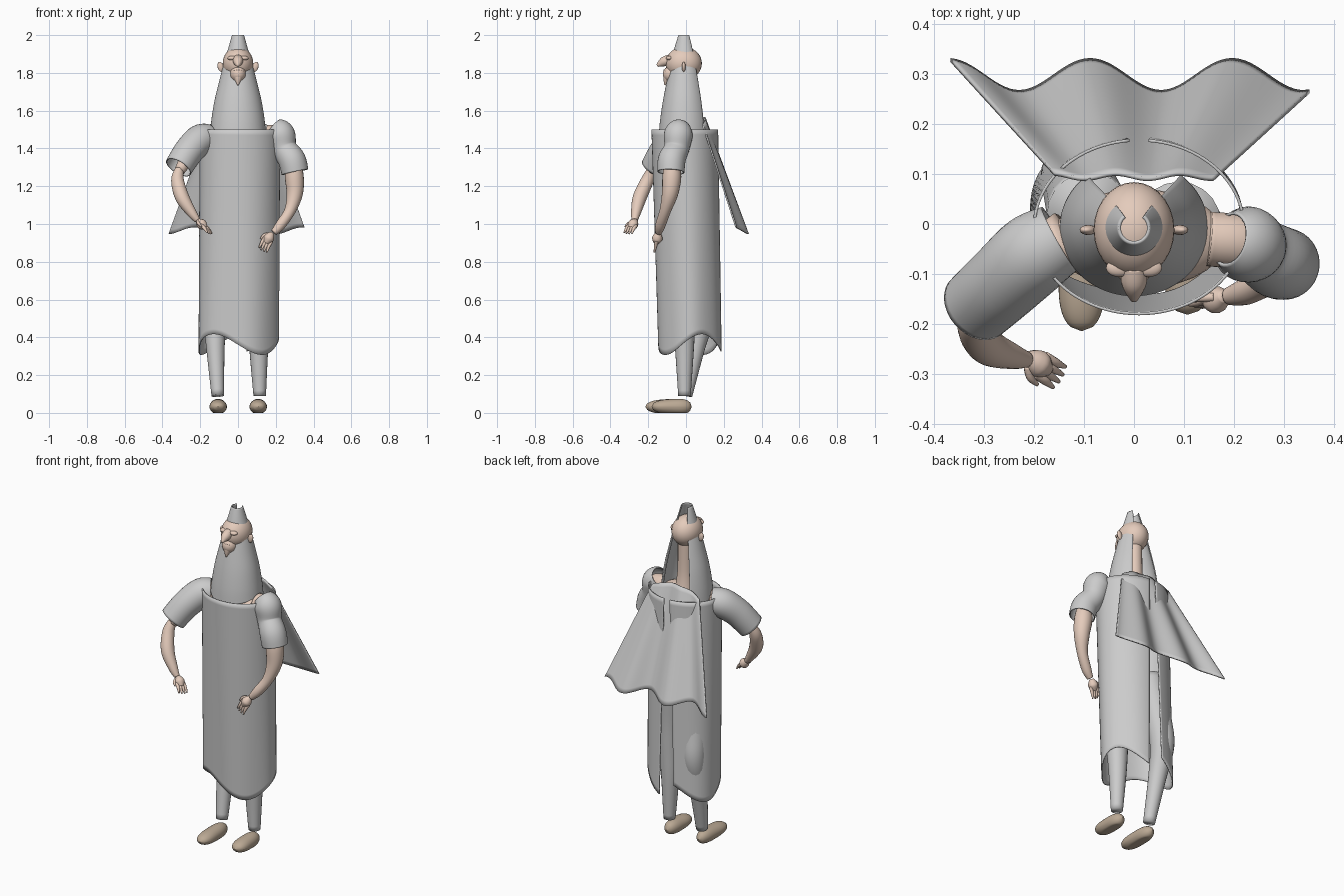
import bpy, math
from math import sin, cos, pi
from mathutils import Vector

if "Cube" in bpy.data.objects:
    bpy.data.objects.remove(bpy.data.objects["Cube"])


def material(name, rgb):
    m = bpy.data.materials.new(name)
    m.diffuse_color = (*rgb, 1)
    m.use_nodes = True
    m.node_tree.nodes["Principled BSDF"].inputs["Base Color"].default_value = m.diffuse_color
    return m


SKIN = material("skin", (0.78, 0.60, 0.50))
LEATHER = material("leather", (0.50, 0.40, 0.30))


def make(name, verts, faces, mat=None, thick=0):
    me = bpy.data.meshes.new(name)
    me.from_pydata(verts, [], faces)
    ob = bpy.data.objects.new(name, me)
    bpy.context.collection.objects.link(ob)
    for p in me.polygons:
        p.use_smooth = True
    if mat:
        me.materials.append(mat)
    if thick:
        s = ob.modifiers.new("thickness", "SOLIDIFY")
        s.thickness, s.offset = thick, 0
    return ob


def sheet(name, fn, nu, nv, thick=0.006, mat=None):
    """Cloth surface from fn(u, v), u and v in 0..1."""
    verts = [fn(i / nu, j / nv) for j in range(nv + 1) for i in range(nu + 1)]
    w = nu + 1
    faces = [(j * w + i, j * w + i + 1, (j + 1) * w + i + 1, (j + 1) * w + i)
             for j in range(nv) for i in range(nu)]
    return make(name, verts, faces, mat, thick)


def spline(pts, t):
    """Catmull-Rom value of a list of tuples at t in 0..1."""
    n = len(pts) - 1
    i = min(int(t * n), n - 1)
    f = t * n - i
    a, b, c, d = (pts[max(0, min(n, i + k))] for k in (-1, 0, 1, 2))
    return [0.5 * (2 * q + (r - p) * f + (2 * p - 5 * q + 4 * r - s) * f * f
                   + (3 * q - p - 3 * r + s) * f ** 3) for p, q, r, s in zip(a, b, c, d)]


def tube(name, pts, mat=None, thick=0, sides=20, per=6):
    """Round tube along (x, y, z, radius) points; capped unless it has thickness."""
    n = (len(pts) - 1) * per
    ring = [spline(pts, k / n) for k in range(n + 1)]
    pos = [Vector(r[:3]) for r in ring]
    verts, faces = [], []
    ref = Vector((0.3, 1, 0.1)).normalized()
    for k in range(n + 1):
        t = (pos[min(k + 1, n)] - pos[max(k - 1, 0)]).normalized()
        ref = (ref - t * ref.dot(t)).normalized()
        side = t.cross(ref)
        verts += [pos[k] + (ref * cos(2 * pi * s / sides) + side * sin(2 * pi * s / sides)) * max(ring[k][3], 0.001)
                  for s in range(sides)]
        if k:
            for s in range(sides):
                a, b = (k - 1) * sides + s, (k - 1) * sides + (s + 1) % sides
                faces.append((a, b, b + sides, a + sides))
    if not thick:
        faces += [tuple(range(sides))[::-1], tuple(range(n * sides, (n + 1) * sides))]
    return make(name, verts, faces, mat, thick)


def ball(name, loc, scale, mat=None, rot=(0, 0, 0)):
    bpy.ops.mesh.primitive_uv_sphere_add(segments=28, ring_count=18, location=loc, rotation=rot)
    ob = bpy.context.object
    ob.name, ob.scale = name, scale
    bpy.ops.object.shade_smooth()
    if mat:
        ob.data.materials.append(mat)
    return ob


# long robe: flat-rimmed oval tube with a slit down the back and a wavy hem
def robe(u, v):
    gap = 0.09 + 0.13 * v
    a = gap + u * (2 * pi - 2 * gap)
    hem = 0.362 + 0.055 * cos(2.4 * (a - 3.8))
    fold = 1 + 0.02 * v * sin(5 * a)
    return ((0.01 - 0.01 * v) + 0.21 * fold * sin(a),
            -0.006 + 0.028 * v + (0.174 - 0.009 * v) * fold * cos(a),
            1.5 + (hem - 1.5) * v)


sheet("robe", robe, 96, 40)

# tall conical hood, open at the back, with the head pushing through it
HOOD = [(2.0, 0.029, 0.029), (1.925, 0.050, 0.052), (1.84, 0.075, 0.072), (1.75, 0.098, 0.092),
        (1.65, 0.122, 0.112), (1.55, 0.138, 0.127), (1.47, 0.146, 0.134)]


def hood(u, v):
    z, rx, ry = spline(HOOD, v)
    a = 0.68 + u * (2 * pi - 1.36)
    return (rx * sin(a), -0.008 + ry * cos(a), z + 0.015 * v ** 4 * cos(3 * a))


sheet("hood", hood, 60, 36)


# short back cape flaring out in folds
def cape(u, v):
    x = (2 * u - 1) * (0.16 + 0.20 * v)
    wave = cos(2 * pi * ((2 * u - 1) * 0.36 + 0.08) / 0.285)
    return (x - 0.008 * v, 0.095 + 0.202 * v + (0.005 + 0.027 * v) * wave,
            1.565 - 0.045 * (2 * u - 1) ** 2 * (1 - v) - 0.60 * v - 0.018 * v * wave)


sheet("back_cape", cape, 72, 24, 0.008)

# sleeves
tube("right_sleeve", [(-0.15, -0.03, 1.455, 0.07), (-0.20, -0.06, 1.445, 0.079), (-0.26, -0.115, 1.385, 0.076),
                      (-0.315, -0.165, 1.30, 0.072)], thick=0.006, sides=32)
tube("left_sleeve", [(0.19, -0.03, 1.51, 0.052), (0.225, -0.04, 1.475, 0.073), (0.245, -0.05, 1.40, 0.064),
                     (0.285, -0.075, 1.34, 0.07), (0.302, -0.08, 1.275, 0.069)], thick=0.006, sides=32)

# bare arms
tube("right_upper_arm", [(-0.13, -0.03, 1.46, 0.06), (-0.22, -0.09, 1.42, 0.05), (-0.31, -0.18, 1.28, 0.028)], SKIN)
tube("left_upper_arm", [(0.15, -0.03, 1.47, 0.055), (0.23, -0.04, 1.45, 0.055), (0.29, -0.075, 1.32, 0.05)], SKIN)
tube("right_forearm", [(-0.31, -0.18, 1.29, 0.024), (-0.32, -0.205, 1.23, 0.034), (-0.295, -0.245, 1.14, 0.037),
                       (-0.245, -0.265, 1.06, 0.026), (-0.215, -0.272, 1.02, 0.016)], SKIN)
tube("left_forearm", [(0.29, -0.075, 1.33, 0.04), (0.298, -0.075, 1.25, 0.05), (0.30, -0.085, 1.16, 0.043),
                      (0.275, -0.11, 1.07, 0.03), (0.225, -0.135, 0.995, 0.027), (0.19, -0.145, 0.955, 0.018)], SKIN)


# hands: palm, four fingers and a thumb
def hand(side, wrist, direction, spread):
    w, d, s = Vector(wrist), Vector(direction).normalized(), Vector(spread).normalized()
    p = w + d * 0.025
    tube(side + "_palm", [(*(w - d * 0.015), 0.012), (*(w + d * 0.005), 0.024),
                          (*p, 0.027), (*(w + d * 0.05), 0.013)], SKIN, sides=14)
    for i in range(4):
        o = s * (i - 1.5) * 0.014
        ln = 0.045 - 0.005 * abs(i - 1.5)
        tube(f"{side}_finger_{i + 1}", [(*(p + o), 0.009), (*(p + o + d * 0.03), 0.009),
                                        (*(p + o * 1.15 + d * (0.02 + ln) - Vector((0, 0, 0.008))), 0.004)],
             SKIN, sides=10, per=4)
    tube(side + "_thumb", [(*(w + s * 0.015), 0.009), (*(w + s * 0.032 + d * 0.02), 0.008),
                           (*(w + s * 0.036 + d * 0.045), 0.004)], SKIN, sides=10, per=4)


hand("right", (-0.205, -0.272, 1.01), (0.55, -0.35, -0.5), (-0.5, -0.85, 0.1))
hand("left", (0.173, -0.148, 0.94), (-0.5, -0.2, -0.85), (-0.8, 0.1, 0.5))

# shoulders and neck
ball("shoulders", (0.01, -0.03, 1.45), (0.175, 0.10, 0.075), SKIN)
tube("neck", [(0, 0.01, 1.46, 0.065), (0, 0.005, 1.6, 0.045), (0, 0, 1.8, 0.045)], SKIN)

# head with pointed face
ball("head", (0, -0.012, 1.85), (0.081, 0.096, 0.088), SKIN)
ball("jaw", (0, -0.075, 1.795), (0.042, 0.048, 0.045), SKIN, (0.3, 0, 0))
tube("chin", [(0, -0.085, 1.80, 0.038), (0, -0.1, 1.77, 0.022), (0, -0.112, 1.735, 0.003)], SKIN)
tube("nose", [(0, -0.085, 1.872, 0.026), (0, -0.12, 1.858, 0.025), (0, -0.153, 1.838, 0.007)], SKIN)
for s, n in ((-1, "right"), (1, "left")):
    ball(n + "_ear", (s * 0.092, -0.012, 1.832), (0.016, 0.010, 0.027), SKIN, (0, s * 0.25, 0))
    ball(n + "_brow", (s * 0.03, -0.088, 1.878), (0.026, 0.018, 0.012), SKIN)

# trouser legs
tube("right_leg", [(-0.09, 0.02, 0.97, 0.085), (-0.11, 0.075, 0.70, 0.074), (-0.12, 0.095, 0.54, 0.067),
                   (-0.12, 0.055, 0.36, 0.05), (-0.107, 0.0, 0.09, 0.033)])
tube("left_leg", [(0.09, 0.0, 0.97, 0.085), (0.108, -0.01, 0.70, 0.072), (0.112, -0.01, 0.52, 0.062),
                  (0.11, -0.008, 0.34, 0.05), (0.115, -0.008, 0.09, 0.033)])

# shoes: rounded lofts with flat soles
for n, cx, toe, turn in (("right_shoe", -0.105, -0.215, 0.0), ("left_shoe", 0.107, -0.182, 0.0)):
    def shoe(u, v, cx=cx, toe=toe):
        t = 2 * v - 1
        w = max(0.0, 1 - abs(t) ** 3.2) ** 0.5
        a = 2 * pi * u
        y = 0.03 + (toe - 0.03) * v
        z = 0.033 + (0.040 - 0.006 * t) * sin(a) * w
        return (cx + 0.049 * w * cos(a) * (0.93 + 0.07 * t), y, max(0.0, z))
    sheet(n, shoe, 32, 28, 0, LEATHER)
